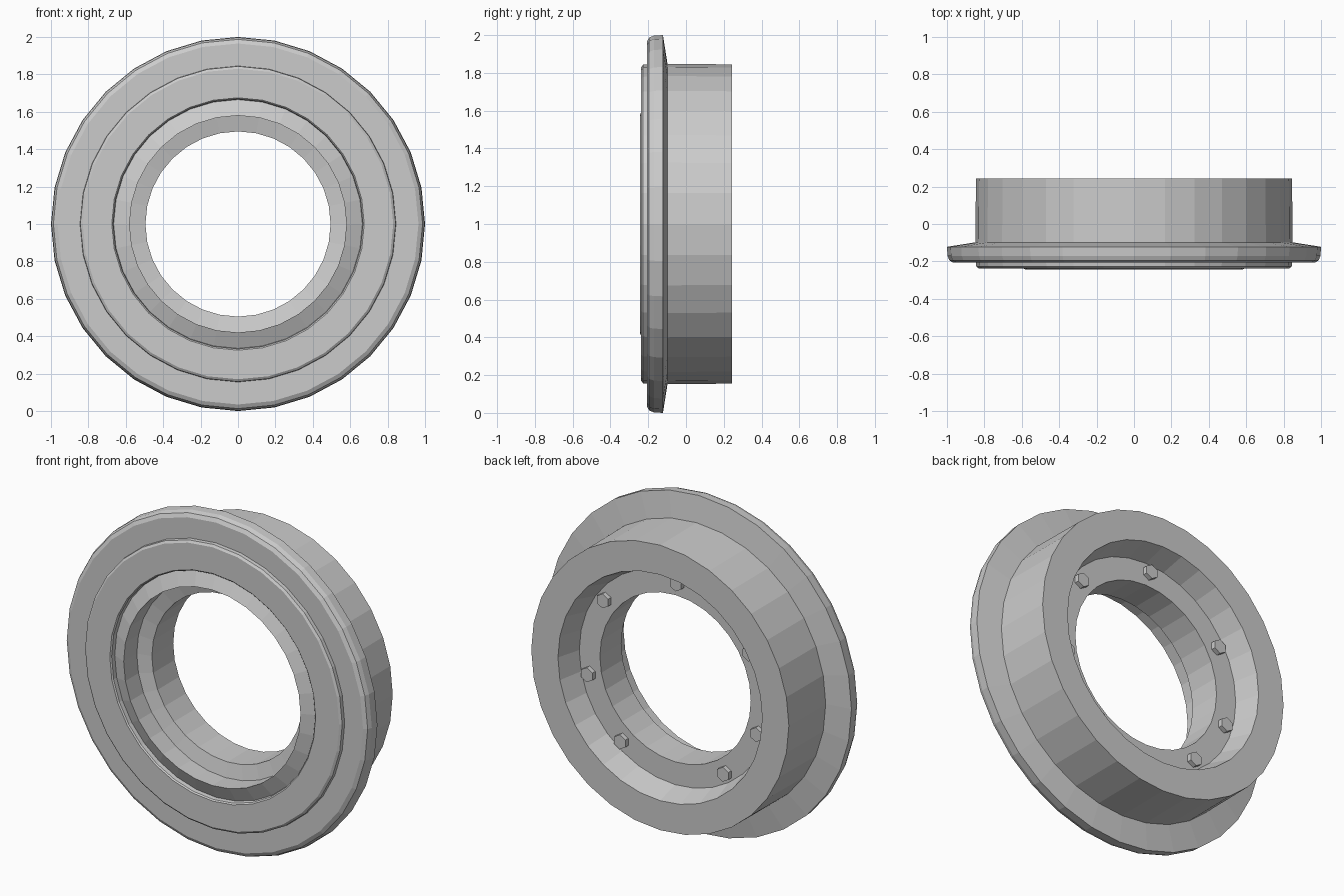
import bpy, bmesh
from math import sin, cos, pi, radians

if "Cube" in bpy.data.objects:
    bpy.data.objects.remove(bpy.data.objects["Cube"])

SIDES = 32
CZ = 1.0


def lathe(name, profile):
    """Spin a closed (radius, y) profile around the wheel's y axis."""
    bm = bmesh.new()
    rings = []
    for i in range(SIDES):
        a = 2 * pi * i / SIDES
        rings.append([bm.verts.new((r * cos(a), y, CZ + r * sin(a))) for r, y in profile])
    n = len(profile)
    for i in range(SIDES):
        a, b = rings[i], rings[(i + 1) % SIDES]
        for j in range(n):
            k = (j + 1) % n
            bm.faces.new((a[j], a[k], b[k], b[j]))
    finish(name, bm)


def finish(name, bm):
    bmesh.ops.recalc_face_normals(bm, faces=bm.faces[:])
    me = bpy.data.meshes.new(name)
    bm.to_mesh(me)
    bm.free()
    ob = bpy.data.objects.new(name, me)
    bpy.context.collection.objects.link(ob)


def hex_bolt(name, angle, radius=0.575, size=0.043, y0=0.09, y1=0.127):
    cx, cz = radius * cos(angle), CZ + radius * sin(angle)
    bm = bmesh.new()
    loops = []
    for y, s in ((y0, size), (y1, size)):
        loops.append([bm.verts.new((cx + s * cos(pi / 6 + k * pi / 3), y,
                                    cz + s * sin(pi / 6 + k * pi / 3))) for k in range(6)])
    for k in range(6):
        m = (k + 1) % 6
        bm.faces.new((loops[0][k], loops[0][m], loops[1][m], loops[1][k]))
    bm.faces.new(loops[0])
    bm.faces.new(loops[1])
    finish(name, bm)


# Wheel rim: raised front ring, flange, tread, back recess, inner plate, front hub lip
lathe("flanged_wheel", [
    (0.675, -0.237), (0.83, -0.237), (0.843, -0.228), (0.845, -0.207),
    (0.965, -0.207), (0.987, -0.195), (0.997, -0.17), (1.0, -0.122),
    (0.848, -0.098), (0.845, 0.243), (0.67, 0.243), (0.63, 0.10),
    (0.495, 0.10), (0.495, -0.10), (0.58, -0.12), (0.58, -0.243),
    (0.665, -0.205), (0.668, -0.23),
])

# Bolts on the back of the inner plate
for i, deg in enumerate((92, 150, 198, 235, 307, 348, 37)):
    hex_bolt(f"plate_bolt_{i + 1}", radians(deg))
